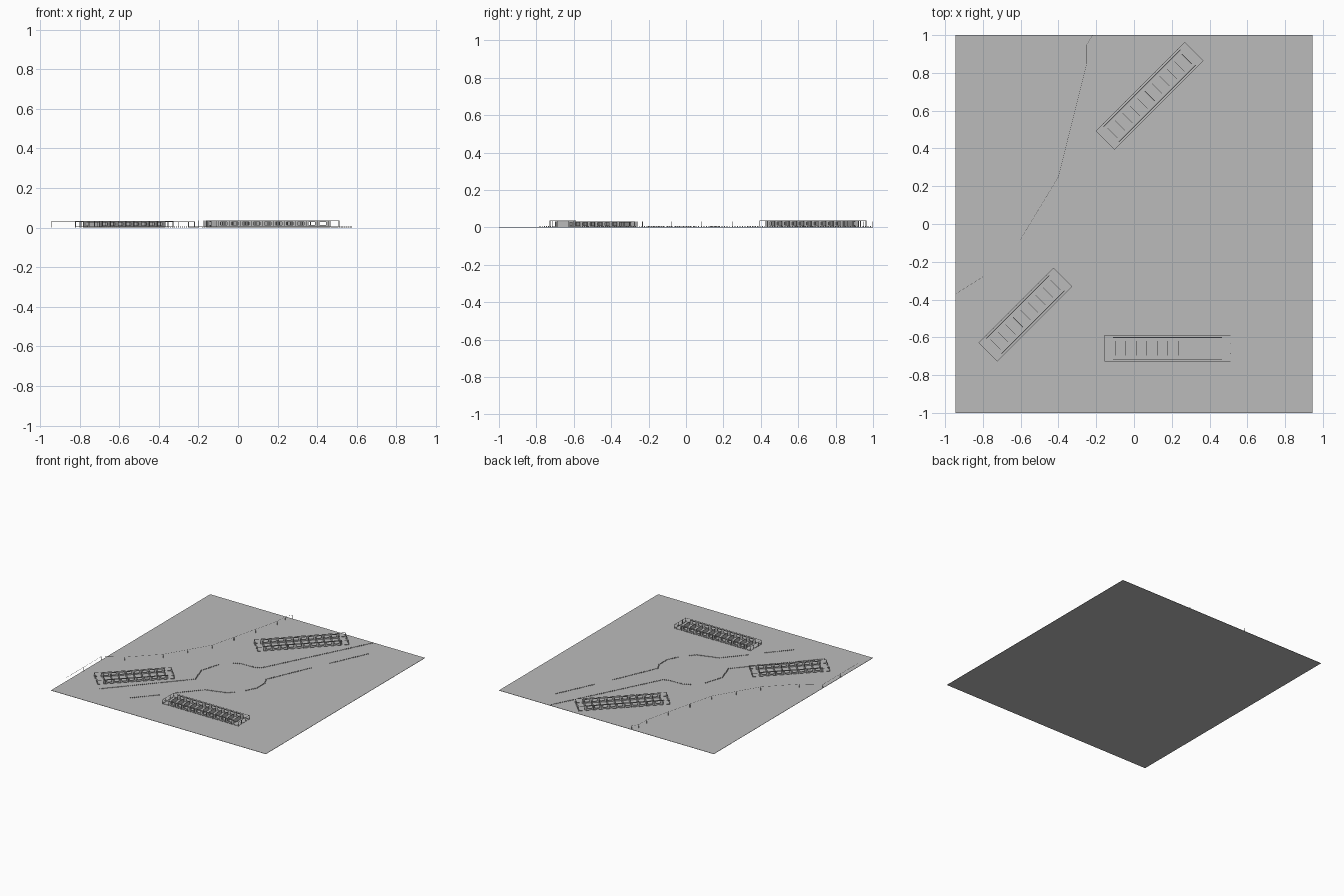
import bpy, math
from mathutils import Vector, Matrix

cube = bpy.data.objects.get("Cube")
if cube:
    bpy.data.objects.remove(cube, do_unlink=True)


def material(name, value):
    m = bpy.data.materials.new(name)
    m.use_nodes = True
    colour = (value, value, value, 1)
    m.diffuse_color = colour
    m.node_tree.nodes["Principled BSDF"].inputs["Base Color"].default_value = colour
    return m


GREY = material("plain grey", 0.5)


class Part:
    """Collects boxes into one mesh object."""

    def __init__(self, name):
        self.name, self.verts, self.faces = name, [], []

    def box(self, centre, size, angle=0.0):
        turn = Matrix.Rotation(angle, 3, "Z")
        n = len(self.verts)
        for i in (-.5, .5):
            for j in (-.5, .5):
                for k in (-.5, .5):
                    offset = Vector((i * size[0], j * size[1], k * size[2]))
                    self.verts.append(Vector(centre) + turn @ offset)
        for f in ((0, 1, 3, 2), (4, 6, 7, 5), (0, 4, 5, 1),
                  (2, 3, 7, 6), (0, 2, 6, 4), (1, 5, 7, 3)):
            self.faces.append([n + v for v in f])

    def finish(self, place=(0, 0, 0), angle=0.0):
        mesh = bpy.data.meshes.new(self.name)
        mesh.from_pydata(self.verts, [], self.faces)
        mesh.materials.append(GREY)
        obj = bpy.data.objects.new(self.name, mesh)
        obj.location, obj.rotation_euler.z = place, angle
        bpy.context.collection.objects.link(obj)
        return obj


def walk(points, step):
    """Evenly spaced positions along a polyline."""
    for a, b in zip(points, points[1:]):
        a, b = Vector(a), Vector(b)
        count = max(1, round((b - a).length / step))
        for i in range(count):
            yield a.lerp(b, i / count)


# Ground sheet
ground = Part("ground")
ground.box((0, 0, .001), (1.89, 2, .002))
ground.finish()


def long_house(name, place, angle, length, height, bays):
    width, thin = .138, .003
    bay = length / bays
    inner = length - 2 * bay
    # Outer open frame: posts, sills and top rails
    frame = Part(name + "_frame")
    for side in (-1, 1):
        y = side * width / 2
        for z in (.005, height - .001):
            frame.box((0, y, z), (length, .0015, .002))
            frame.box((side * length / 2, 0, z), (.0015, width, .002))
        for i in range(bays + 1):
            frame.box((i * bay - length / 2, y, height / 2), (thin, thin, height))
        for t in (-.2, .2):
            frame.box((side * length / 2, t * width, height / 2), (thin, thin, height))
    frame.finish(place, angle)
    # Inner walls: piers, sill band and lintel leave a row of windows
    walls = Part(name + "_walls")
    for side in (-1, 1):
        y = side * .057
        walls.box((0, y, height * .17), (inner, thin, height * .34))
        walls.box((0, y, height * .9), (inner, thin, height * .2))
        for i in range(bays - 1):
            walls.box((i * bay - inner / 2, y, height / 2), (bay * .4, thin, height))
    walls.finish(place, angle)
    # Cross partitions between the rooms
    partitions = Part(name + "_partitions")
    for i in range(bays - 1):
        partitions.box((i * bay - inner / 2, 0, height * .45), (.002, .075, height * .9))
    partitions.finish(place, angle)


long_house("north_house", (.083, .678, 0), math.pi / 4, .665, .037, 12)
long_house("west_house", (-.575, -.48, 0), math.pi / 4, .56, .033, 10)
long_house("south_house", (.178, -.658, 0), 0, .665, .036, 12)

# Rows of small kerb stones on both sides of the road
rows = {
    "kerb_south_west": [(-.67, -.78), (-.2, -.25), (-.25, -.1), (-.2, .06)],
    "kerb_north_west": [(-.13, .13), (-.08, .155), (.04, .16), (.08, .18), (.5, 1)],
    "kerb_south": [(-.4, -.78), (-.25, -.61)],
    "kerb_south_east": [(-.18, -.52), (-.04, -.36), (.12, -.31), (.17, -.26)],
    "kerb_east": [(.21, -.2), (.25, -.12), (.25, -.02), (.22, .04), (.38, .4)],
    "kerb_north_east": [(.44, .53), (.58, .83)],
}
for name, path in rows.items():
    kerb = Part(name)
    for p in walk(path, .015):
        kerb.box((p.x, p.y, .004), (.005, .005, .006))
    kerb.finish()

# Boundary fence: thin wire on posts
line = [(-.22, .998), (-.25, .95), (-.25, .85), (-.4, .25), (-.6, -.08),
        (-.8, -.28), (-.944, -.37), (-.944, -.81)]
wire = Part("fence_wire")
posts = Part("fence_posts")
for a, b in zip(line, line[1:]):
    a, b = Vector(a), Vector(b)
    mid, d = (a + b) / 2, b - a
    wire.box((mid.x, mid.y, .03), (d.length, .001, .001), math.atan2(d.y, d.x))
for p in walk(line, .2):
    posts.box((p.x, p.y, .016), (.003, .003, .03))
wire.finish()
posts.finish()
